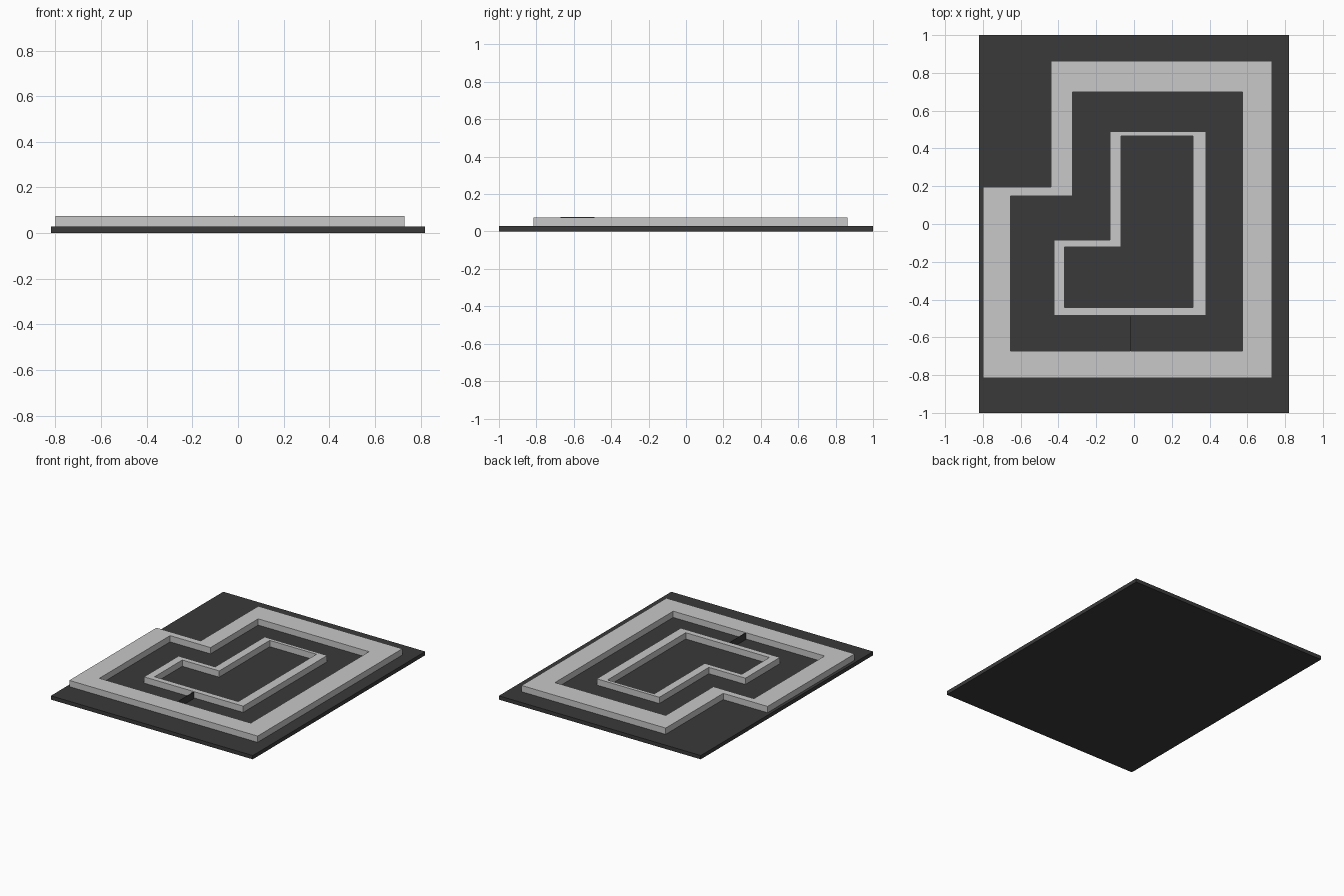
import bpy, bmesh

if "Cube" in bpy.data.objects:
    bpy.data.objects.remove(bpy.data.objects["Cube"])


def material(name, rgb):
    m = bpy.data.materials.new(name)
    m.diffuse_color = (*rgb, 1)
    m.use_nodes = True
    m.node_tree.nodes["Principled BSDF"].inputs["Base Color"].default_value = m.diffuse_color
    return m


light = material("light grey", (0.58, 0.58, 0.58))
dark = material("charcoal", (0.042, 0.042, 0.042))


def finish(bm, name, mat):
    bmesh.ops.recalc_face_normals(bm, faces=bm.faces)
    me = bpy.data.meshes.new(name)
    bm.to_mesh(me)
    bm.free()
    me.materials.append(mat)
    bpy.context.collection.objects.link(bpy.data.objects.new(name, me))


def box(name, x0, x1, y0, y1, z0, z1, mat):
    bm = bmesh.new()
    bmesh.ops.create_cube(bm, size=1)
    for v in bm.verts:
        v.co = (x1 if v.co.x > 0 else x0, y1 if v.co.y > 0 else y0,
                z1 if v.co.z > 0 else z0)
    finish(bm, name, mat)


def notched(x0, x1, y0, y1, nx, ny):
    """Rectangle with its upper left corner cut away at (nx, ny)."""
    return [(x0, y0), (x1, y0), (x1, y1), (nx, y1), (nx, ny), (x0, ny)]


def ring(name, outer, inner, z0, z1, mat):
    bm = bmesh.new()
    loops = [[bm.verts.new((x, y, z)) for x, y in pts]
             for pts, z in ((outer, z0), (outer, z1), (inner, z1), (inner, z0))]
    n = len(outer)
    for a, b in zip(loops, loops[1:] + loops[:1]):
        for i in range(n):
            j = (i + 1) % n
            bm.faces.new((a[i], a[j], b[j], b[i]))
    finish(bm, name, mat)


# Base plate
box("base_plate", -0.82, 0.82, -1, 1, 0, 0.028, dark)

# Outer and inner notched walls
Z0, Z1 = 0.03, 0.076
outer_hole = notched(-0.655, 0.575, -0.673, 0.70, -0.326, 0.147)
ring("outer_wall", notched(-0.80, 0.73, -0.815, 0.864, -0.44, 0.196),
     outer_hole, Z0, Z1, light)
ring("inner_wall", notched(-0.424, 0.381, -0.484, 0.491, -0.127, -0.084),
     notched(-0.368, 0.312, -0.443, 0.466, -0.068, -0.121), Z0, Z1, light)

# Thin divider between the walls
box("divider", -0.018, -0.015, -0.672, -0.49, 0.026, 0.078, dark)
